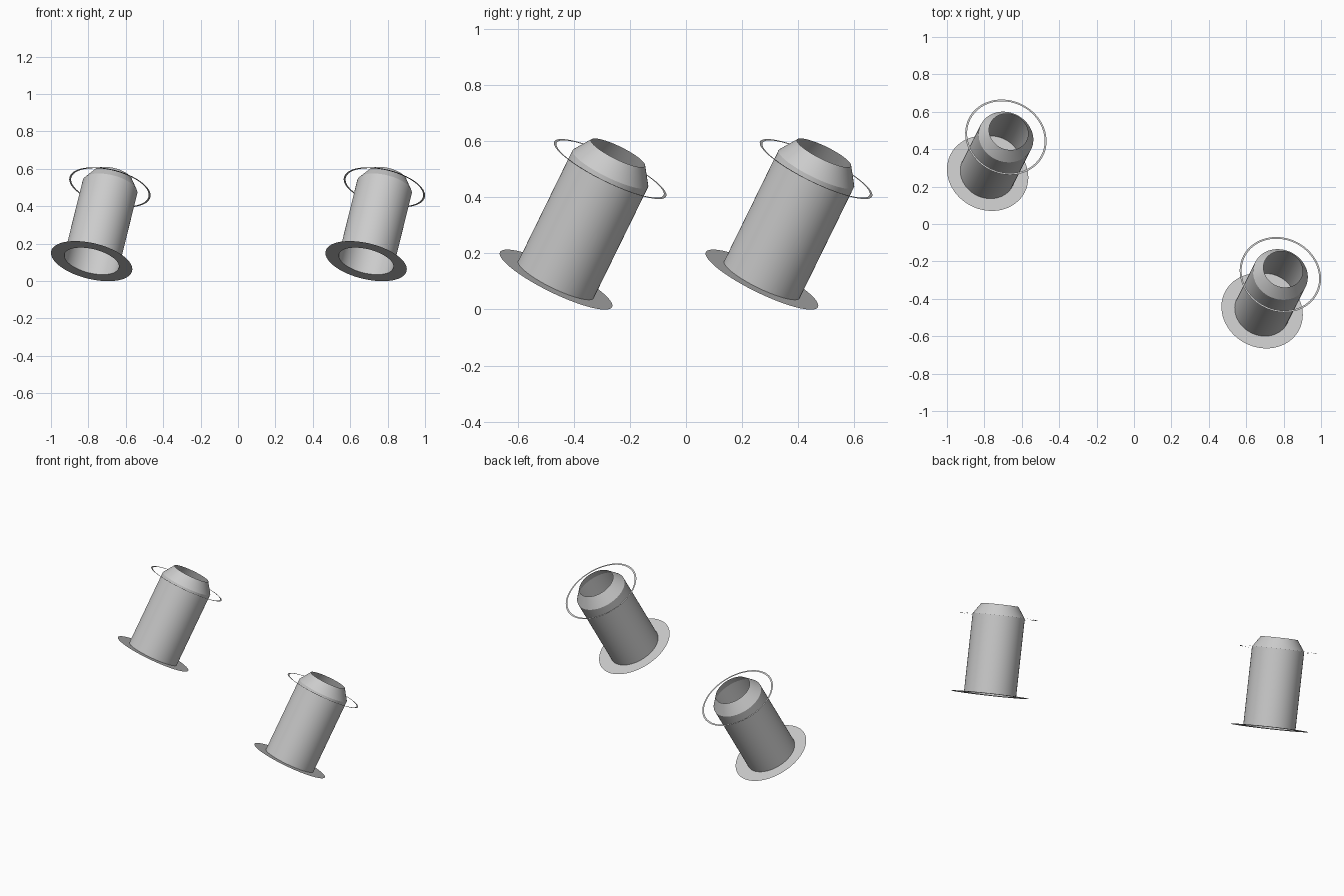
import bpy, bmesh, math
from mathutils import Vector

if "Cube" in bpy.data.objects:
    bpy.data.objects.remove(bpy.data.objects["Cube"])

SEG = 64
AXIS = Vector((0.217, 0.43, 0.878)).normalized()   # tilt of each thruster
ROT = AXIS.to_track_quat('Z', 'Y')


def lathe(name, profile, base):
    """Revolve (radius, height) points about the tilted axis; radius 0 closes to a point."""
    bm = bmesh.new()
    rings = []
    for r, h in profile:
        if r == 0:
            rings.append([bm.verts.new((0, 0, h))] * SEG)
        else:
            rings.append([bm.verts.new((r * math.cos(2 * math.pi * i / SEG),
                                        r * math.sin(2 * math.pi * i / SEG), h))
                          for i in range(SEG)])
    for a, b in zip(rings, rings[1:]):
        for i in range(SEG):
            j = (i + 1) % SEG
            quad = list(dict.fromkeys((a[i], a[j], b[j], b[i])))
            bm.faces.new(quad)
    mesh = bpy.data.meshes.new(name)
    bm.to_mesh(mesh)
    bm.free()
    ob = bpy.data.objects.new(name, mesh)
    bpy.context.collection.objects.link(ob)
    ob.rotation_mode = 'QUATERNION'
    ob.rotation_quaternion = ROT
    ob.location = base
    bpy.ops.object.select_all(action='DESELECT')
    ob.select_set(True)
    bpy.context.view_layer.objects.active = ob
    bpy.ops.object.shade_smooth_by_angle(angle=math.radians(30))
    return ob


for side, base in (("left", (-0.7825, 0.271, 0.1066)),
                   ("right", (0.685, -0.464, 0.1066))):
    # open tube with tapered mouth
    lathe(side + "_tube", [(0.15, 0), (0.15, 0.452), (0.107, 0.516)], base)
    # flat flange around the lower opening
    lathe(side + "_flange", [(0.2228, 0), (0.15, 0)], base)
    # thin floating hoop at the shoulder
    lathe(side + "_hoop", [(0.2228, 0.45), (0.2125, 0.45)], base)
    # partition inside the tube
    lathe(side + "_partition", [(0.15, 0.15), (0, 0.15)], base)
